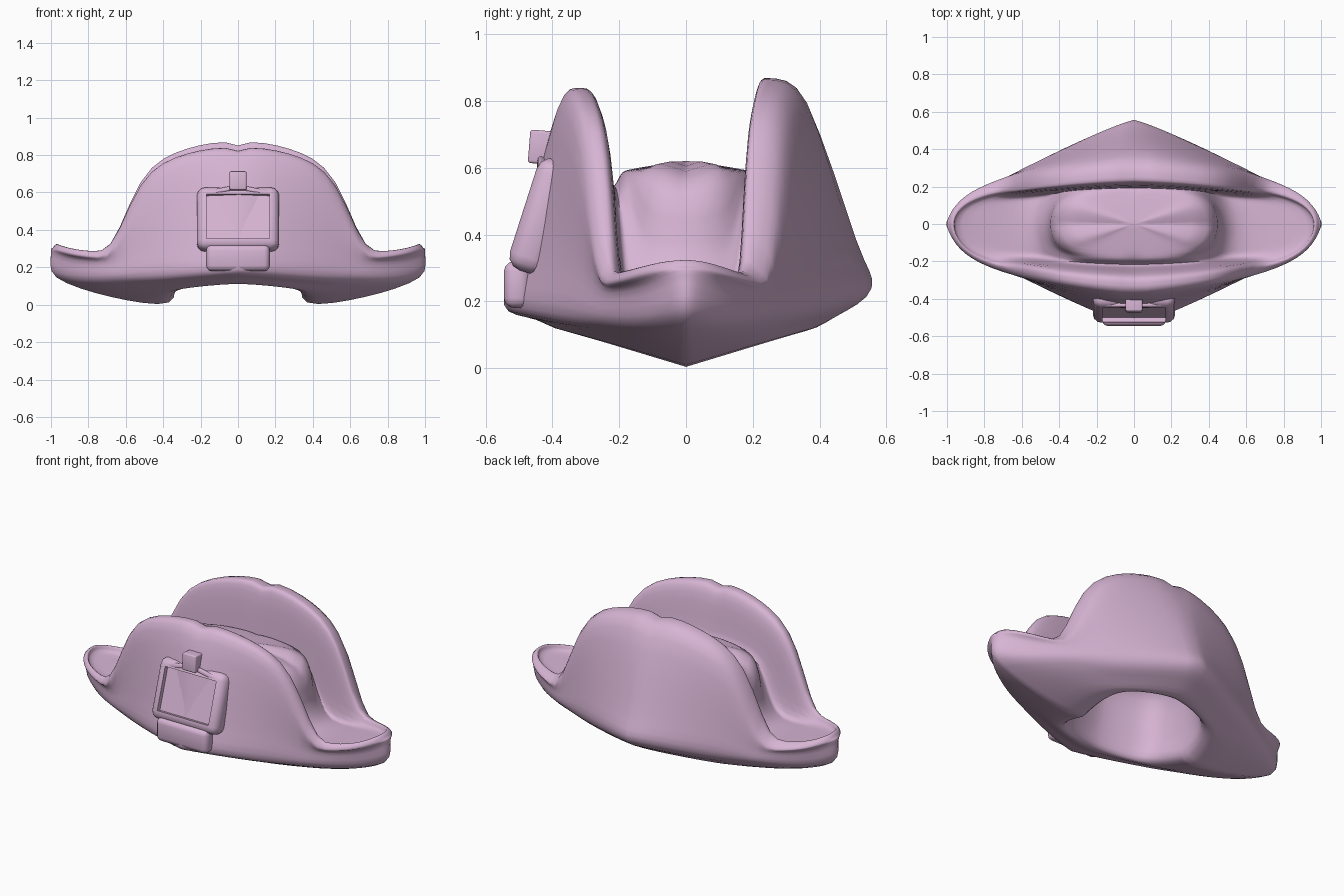
import bpy, bmesh
from math import sin, cos, tau, exp, radians, copysign
from mathutils import Vector, Matrix

old = bpy.data.objects.get("Cube")
if old:
    bpy.data.objects.remove(old, do_unlink=True)

# One felt colour
felt = bpy.data.materials.new("pale_pink_felt")
felt.use_nodes = True
felt.diffuse_color = (0.68, 0.46, 0.66, 1)
felt.node_tree.nodes["Principled BSDF"].inputs["Base Color"].default_value = felt.diffuse_color

AROUND = 88
ACROSS = 4


def finish(name, bm, angle):
    """Turn a bmesh into a named, smooth shaded object."""
    bmesh.ops.recalc_face_normals(bm, faces=bm.faces)
    mesh = bpy.data.meshes.new(name)
    bm.to_mesh(mesh)
    bm.free()
    mesh.materials.append(felt)
    obj = bpy.data.objects.new(name, mesh)
    bpy.context.collection.objects.link(obj)
    bpy.ops.object.select_all(action='DESELECT')
    obj.select_set(True)
    bpy.context.view_layer.objects.active = obj
    bpy.ops.object.shade_smooth_by_angle(angle=radians(angle))
    return obj


def ring(width, depth, pinch, low, high, shoulder=0, back=1, lift=0):
    """Loop tapering to blunt side tips; height arches within the shoulder,
    or without one rises evenly from the tips to the front and back."""
    points = []
    for i in range(AROUND):
        a = tau * i / AROUND
        u = abs(cos(a))
        x = width * cos(a)
        reach = (1 - pinch * u ** (2 - pinch)) * max(1 - u ** 10, 0) ** 0.5
        y = copysign(depth * reach, sin(a))
        rise = reach
        if shoulder:
            cleft = 1 - 0.04 * exp(-abs(x) / 0.04)
            rise = exp(-abs(x / shoulder) ** 9) * (1 - 0.9 * x * x) * cleft
        z = low + (high - low) * rise + 0.06 * abs(x) ** 9
        if y > 0:
            y *= back
            z += lift * rise * sin(a)
        points.append(Vector((x, y, z)))
    return points


def spline(points):
    """Catmull-Rom curve through the points."""
    padded = [points[0], *points, points[-1]]
    out = []
    for a, b, c, d in zip(padded, padded[1:], padded[2:], padded[3:]):
        for k in range(ACROSS):
            t = k / ACROSS
            out.append(b + (c - a) * (t / 2)
                       + (a * 2 - b * 5 + c * 4 - d) * (t * t / 2)
                       + (b * 3 - a - c * 3 + d) * (t ** 3 / 2))
    return out + [points[-1].copy()]


# Hat cross-section, from the hollow underneath, over the rim, to the dome top
rings = [
    ring(0, 0, 0, .53, .53),
    ring(.28, .22, .4, .45, .47),
    ring(.34, .3, .35, .18, .24),
    ring(.37, .34, .35, .012, .115),                        # opening edge
    ring(.68, .45, .7, .04, .145, lift=.01),                # belly
    ring(.97, .545, .85, .1, .19, back=1.02, lift=.05),     # hem
    ring(1, .5, .8, .22, .36, .6, back=1.02, lift=.03),     # outer wall
    ring(.99, .39, .55, .25, .78, .62, back=.94, lift=.02),
    ring(.965, .315, .45, .28, .845, .63, back=.8, lift=.03),  # rim
    ring(.92, .265, .4, .25, .79, .61, back=.8, lift=.03),  # inner wall
    ring(.6, .225, .2, .235, .56, .45, back=.85),           # trough
    ring(.47, .19, .15, .32, .59, .4),                      # dome
    ring(.39, .14, .15, .56, .6),
    ring(0, 0, 0, .62, .62),
]

# Smooth the section across the hat and skin it
bm = bmesh.new()
strips = [[bm.verts.new(p) for p in spline(section)] for section in zip(*rings)]
for left, right in zip(strips, strips[1:] + strips[:1]):
    for i in range(len(left) - 1):
        bm.faces.new((left[i], left[i + 1], right[i + 1], right[i]))
bmesh.ops.remove_doubles(bm, verts=bm.verts, dist=0.0005)
finish("hat_body", bm, 70)


def block(name, size, place, tilt, bevel, panel=None):
    """Soft block; panel gives the inset width and depth of a recessed front."""
    bm = bmesh.new()
    bmesh.ops.create_cube(bm, size=1, matrix=Matrix.Diagonal((*size, 1)))
    bmesh.ops.bevel(bm, geom=bm.edges[:], offset=bevel, segments=3, profile=0.5, affect='EDGES')
    if panel:
        width, depth = panel
        face = max(bm.faces, key=lambda f: -f.normal.y * f.calc_area())
        bmesh.ops.inset_region(bm, faces=[face], thickness=width)
        bmesh.ops.inset_region(bm, faces=[face], thickness=0.002, depth=-depth)
    bm.transform(Matrix.Translation(place) @ Matrix.Rotation(tilt, 4, 'X'))
    return finish(name, bm, 60)


# Badge frame with sunken panel, lower lip, and the clasp above it
block("badge_frame", (.44, .12, .35), (0, -.43, .455), -.31, .045, (.008, .025))
block("badge_lip", (.34, .08, .14), (0, -.505, .25), 0, .03)
block("clasp", (.09, .11, .1), (0, -.415, .66), -.08, .008)
for side, label in ((1, "left"), (-1, "right")):
    strap = block(label + "_clasp_strap", (.15, .05, .025), (0, 0, 0), 0, .008)
    strap.location = (side * .1, -.42, .605)
    strap.rotation_euler = (-.3, side * .2, 0)
